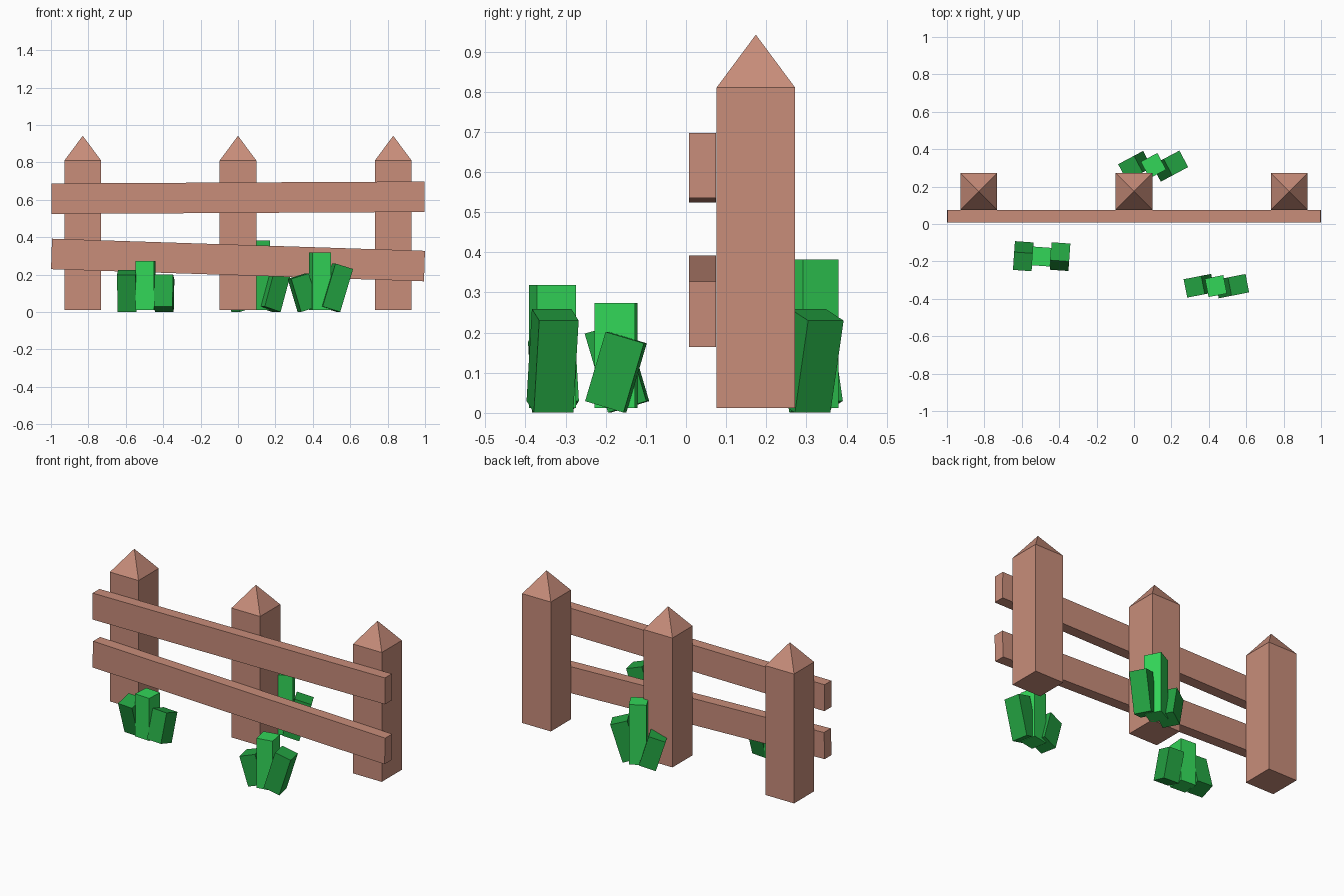
import bpy, bmesh
from math import radians
from mathutils import Matrix, Vector

cube = bpy.data.objects.get("Cube")
if cube:
    bpy.data.objects.remove(cube, do_unlink=True)


def material(name, rgb):
    m = bpy.data.materials.new(name)
    m.use_nodes = True
    color = (*rgb, 1.0)
    m.diffuse_color = color
    m.node_tree.nodes["Principled BSDF"].inputs["Base Color"].default_value = color
    return m


wood = material("wood", (0.578, 0.266, 0.195))
light_green = material("light_green", (0.032, 0.67, 0.098))
dark_green = material("dark_green", (0.017, 0.366, 0.054))


def finish(bm, name, mat, matrix):
    mesh = bpy.data.meshes.new(name)
    bm.to_mesh(mesh)
    bm.free()
    mesh.materials.append(mat)
    obj = bpy.data.objects.new(name, mesh)
    obj.matrix_world = matrix
    bpy.context.collection.objects.link(obj)
    return obj


def box(name, size, mat, matrix, base=False):
    """Box centred on its origin, or standing on it when base is set."""
    bm = bmesh.new()
    bmesh.ops.create_cube(bm, size=1)
    if base:
        bmesh.ops.translate(bm, verts=bm.verts, vec=(0, 0, 0.5))
    bmesh.ops.scale(bm, verts=bm.verts, vec=size)
    return finish(bm, name, mat, matrix)


# Posts: square shafts whose top face is poked into a pyramid
def post(name, x):
    width, height, tip = 0.196, 0.798, 0.132
    bm = bmesh.new()
    bmesh.ops.create_cube(bm, size=1)
    bmesh.ops.translate(bm, verts=bm.verts, vec=(0, 0, 0.5))
    bmesh.ops.scale(bm, verts=bm.verts, vec=(width, width, height))
    top = [f for f in bm.faces if f.calc_center_median().z > height * 0.9]
    apex = bmesh.ops.poke(bm, faces=top)["verts"][0]
    apex.co.z += tip
    finish(bm, name, wood, Matrix.Translation((x, 0.174, 0.012)))


for side, x in (("right", -0.83), ("middle", 0), ("left", 0.83)):
    post(side + "_post", x)

# Rails: planks nailed slightly crooked across the front
for name, z, tilt in (("upper_rail", 0.611, 0.3), ("lower_rail", 0.278, -1.86)):
    turn = Matrix.Rotation(radians(-tilt), 4, "Y")
    box(name, (1.995, 0.067, 0.163), wood,
        Matrix.Translation((0, 0.0415, z)) @ turn)


# Grass: an upright blade between two shorter leaning ones
BLADE = 0.1


def upright(name, x, y, yaw, top):
    place = Matrix.Translation((x, y, 0.012)) @ Matrix.Rotation(radians(yaw), 4, "Z")
    box(name, (BLADE, BLADE, top - 0.012), light_green, place, True)


def leaning(name, x, y, yaw, axis, tilt, length):
    place = (Matrix.Translation((x, y, 0.015))
             @ Matrix.Rotation(radians(yaw), 4, "Z")
             @ Matrix.Rotation(radians(tilt), 4, axis))
    box(name, (BLADE, BLADE, length), dark_green, place, True)


# clump: name, yaw, lean axis, upright (x, y, top), two leaners (x, y, tilt, length)
clumps = (
    ("front_right_grass", -4, "X", (-0.495, -0.174, 0.274),
     ((-0.59, -0.143, 16.5, 0.205), (-0.397, -0.2, -16.5, 0.18))),
    ("front_left_grass", 11, "Y", (0.438, -0.332, 0.318),
     ((0.375, -0.325, -17, 0.185), (0.49, -0.339, 17, 0.24))),
    ("back_grass", 28, "Y", (0.104, 0.312, 0.382),
     ((0.03, 0.324, -17, 0.19), (0.162, 0.293, 17, 0.24))),
)
for name, yaw, axis, (x, y, top), sides in clumps:
    upright(name + "_tall_blade", x, y, yaw, top)
    for i, (bx, by, tilt, length) in enumerate(sides):
        leaning(f"{name}_leaning_blade_{i + 1}", bx, by, yaw, axis, tilt, length)
